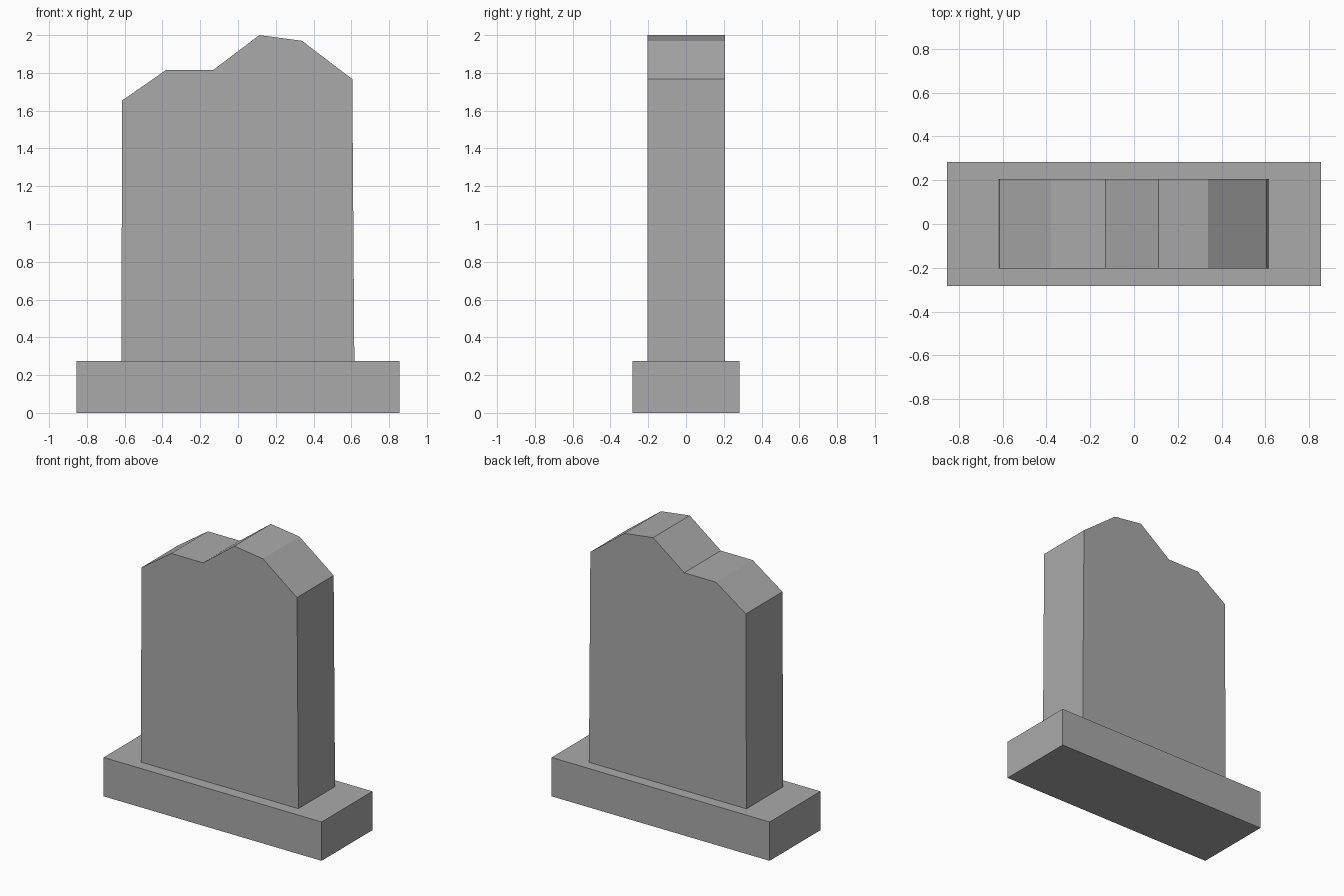
import bpy
import bmesh

if "Cube" in bpy.data.objects:
    bpy.data.objects.remove(bpy.data.objects["Cube"])

stone = bpy.data.materials.new("grey stone")
stone.diffuse_color = (0.4, 0.4, 0.4, 1)
stone.use_nodes = True
stone.node_tree.nodes["Principled BSDF"].inputs["Base Color"].default_value = stone.diffuse_color


def extrude_profile(name, profile, y0, y1):
    """Closed prism from an x-z outline, extruded along y."""
    bm = bmesh.new()
    face = bm.faces.new([bm.verts.new((x, y0, z)) for x, z in profile])
    result = bmesh.ops.extrude_face_region(bm, geom=[face])
    moved = [v for v in result["geom"] if isinstance(v, bmesh.types.BMVert)]
    bmesh.ops.translate(bm, verts=moved, vec=(0, y1 - y0, 0))
    bmesh.ops.recalc_face_normals(bm, faces=bm.faces)
    mesh = bpy.data.meshes.new(name)
    bm.to_mesh(mesh)
    bm.free()
    mesh.materials.append(stone)
    obj = bpy.data.objects.new(name, mesh)
    bpy.context.collection.objects.link(obj)
    return obj


# Plinth
extrude_profile("plinth", [(-0.854, 0), (0.854, 0), (0.854, 0.275), (-0.854, 0.275)],
                -0.284, 0.284)

# Upright slab with an uneven, stepped top
extrude_profile("headstone_slab", [
    (-0.618, 0.275), (0.616, 0.275), (0.605, 1.767), (0.338, 1.97),
    (0.113, 2.0), (-0.13, 1.816), (-0.38, 1.816), (-0.613, 1.654),
], -0.204, 0.206)
